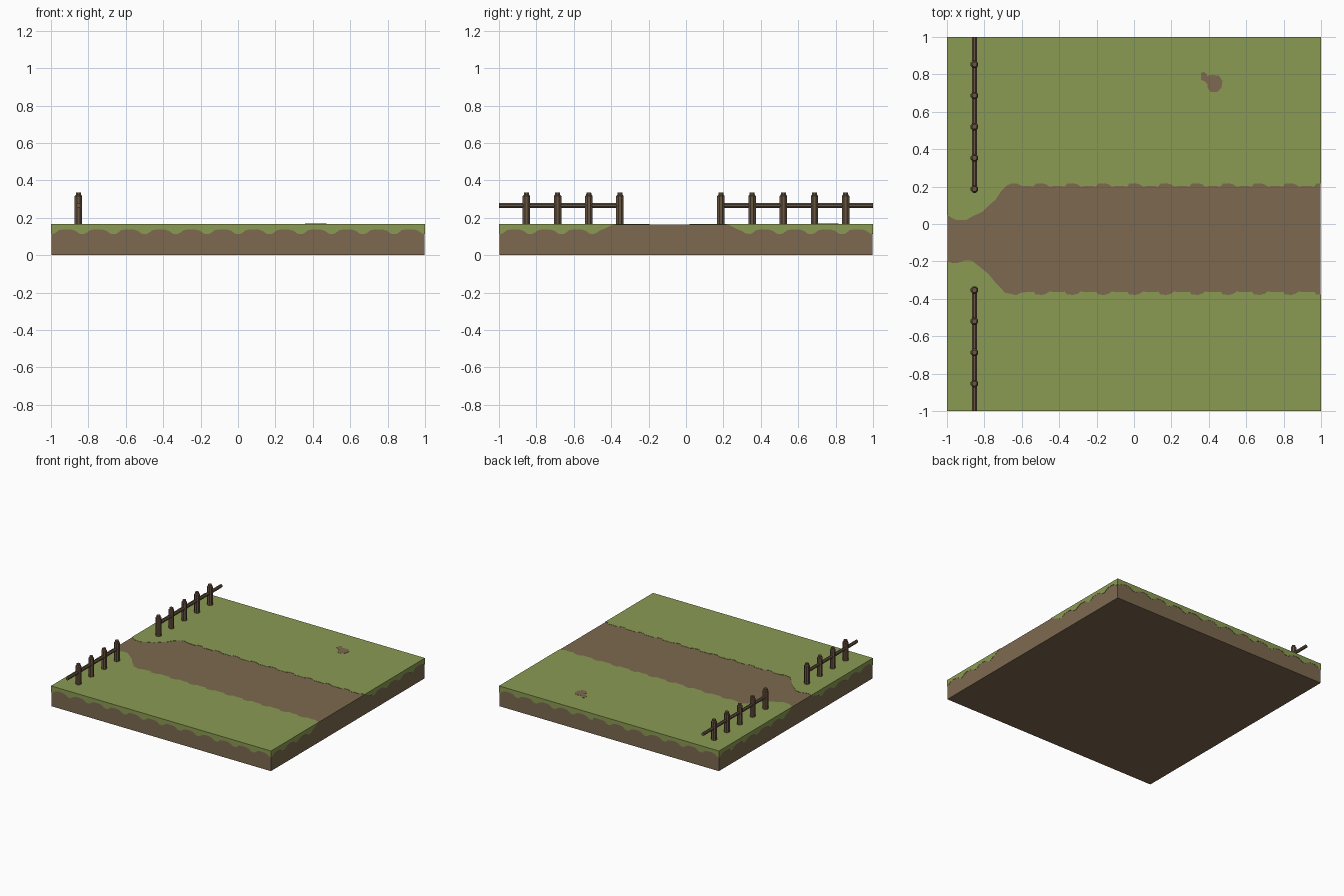
import bpy, bmesh, math
from mathutils import Vector

if "Cube" in bpy.data.objects:
    bpy.data.objects.remove(bpy.data.objects["Cube"])

TOP = 0.167        # height of the ground surface
STEP = 1 / 6       # spacing of scallops and posts
SKIN = 0.002       # thickness of the grass plates


def material(name, rgb):
    m = bpy.data.materials.new(name)
    lin = [((c / 255 + 0.055) / 1.055) ** 2.4 for c in rgb]
    m.diffuse_color = (*lin, 1)
    m.use_nodes = True
    m.node_tree.nodes["Principled BSDF"].inputs["Base Color"].default_value = m.diffuse_color
    return m


GRASS = material("grass green", (138, 155, 83))
DIRT = material("dirt brown", (125, 105, 80))
WOOD = material("dark wood", (106, 86, 66))


def finish(name, bm, mat):
    bmesh.ops.recalc_face_normals(bm, faces=bm.faces)
    me = bpy.data.meshes.new(name)
    bm.to_mesh(me)
    bm.free()
    me.materials.append(mat)
    ob = bpy.data.objects.new(name, me)
    bpy.context.collection.objects.link(ob)
    return ob


def plate(name, points, depth, mat):
    """Flat outline extruded by the depth vector."""
    bm = bmesh.new()
    face = bm.faces.new([bm.verts.new(p) for p in points])
    ext = bmesh.ops.extrude_face_region(bm, geom=[face], use_keep_orig=True)
    verts = [v for v in ext["geom"] if isinstance(v, bmesh.types.BMVert)]
    bmesh.ops.translate(bm, verts=verts, vec=Vector(depth))
    bmesh.ops.triangulate(bm, faces=[f for f in bm.faces if len(f.verts) > 4])
    return finish(name, bm, mat)


def rings(name, sections, mat):
    """Closed solid through a list of equal-length vertex rings."""
    bm = bmesh.new()
    loops = [[bm.verts.new(p) for p in s] for s in sections]
    n = len(loops[0])
    for a, b in zip(loops, loops[1:]):
        for i in range(n):
            j = (i + 1) % n
            bm.faces.new((a[i], a[j], b[j], b[i]))
    bm.faces.new(loops[0][::-1])
    bm.faces.new(loops[-1])
    return finish(name, bm, mat)


def scallop(a, b, shape):
    """Points (t, value) from a to b repeating a shape every STEP."""
    out = []
    for k in range(-7, 8):
        for dt, v in shape:
            t = (k + dt) * STEP
            if a + 0.004 < t < b - 0.004:
                out.append((t, v))
    return [(a, out[0][1])] + out + [(b, out[-1][1])]


# Dirt slab
e, h = 1 - SKIN, TOP - SKIN
rings("dirt_slab", [[(-e, -e, z), (e, -e, z), (e, e, z), (-e, e, z)] for z in (0, h)], DIRT)

# Grass top on both sides of the path, with ragged path edges
BUMP = [(-0.22, 0.003), (-0.15, 0.018), (0.05, 0.02), (0.2, 0.013), (0.28, 0.002), (0.5, 0.006)]
north = [(-1, .05), (-.975, .033), (-.95, .022), (-.9, .02), (-.86, .043), (-.81, .065),
         (-.77, .105), (-.74, .13), (-.71, .175), (-.68, .205), (-.66, .216), (-.625, .216)]
south = [(-1, -.198), (-.97, -.21), (-.94, -.207), (-.9, -.195), (-.865, -.197), (-.83, -.225),
         (-.78, -.265), (-.74, -.315), (-.71, -.345), (-.69, -.367), (-.63, -.38)]
north += [(x, 0.198 + v) for x, v in scallop(-0.6, 1, BUMP)]
south += [(x, -0.359 - v) for x, v in scallop(-0.6, 1, BUMP)]
for name, edge, y in (("grass_north", north, 1), ("grass_south", south, -1)):
    plate(name, [(x, v, TOP) for x, v in edge] + [(1, y, TOP), (-1, y, TOP)], (0, 0, -SKIN), GRASS)

# Bare dirt patch in the grass
patch = [(.357, .805), (.37, .815), (.387, .805), (.39, .792), (.42, .797), (.455, .792),
         (.473, .765), (.468, .73), (.445, .705), (.41, .705), (.393, .73), (.393, .748),
         (.375, .765), (.357, .77)]
plate("dirt_patch", [(x, y, TOP + 0.001) for x, y in patch], (0, 0, -0.002), DIRT)

# Hanging grass rim on the four sides, broken where the path runs out
TOOTH = [(-0.2, .129), (-0.1, .115), (0.05, .112), (0.14, .119), (0.25, .133), (0.4, .138), (0.65, .137)]


def rim(name, a, b, place, depth, gap=None):
    pts = []
    for t, z in scallop(a, b, TOOTH):
        if gap is not None:      # taper up to the path edge
            z = max(z, TOP - 0.5 * abs(t - gap) - 0.001)
        pts.append((t, z))
    plate(name, [place(t, z) for t, z in pts + [(b, TOP), (a, TOP)]], depth, GRASS)


for label, s in (("front", -1), ("back", 1)):
    rim("grass_rim_" + label, -1, 1, lambda t, z: (t, s, z), (0, -s * SKIN, 0))
for label, s, lo, hi in (("right", 1, -0.385, 0.22), ("left", -1, -0.198, 0.05)):
    for part, a, b, gap in (("south", -1, lo, lo), ("north", hi, 1, hi)):
        rim(f"grass_rim_{label}_{part}", a, b, lambda t, z: (s, t, z), (-s * SKIN, 0, 0), gap)

# Fence: octagonal posts with a small cap, joined by a rail
FX = -0.853


def octagon(r):
    """Eight corners with flats facing the axes."""
    k = r * math.tan(math.pi / 8)
    return [(r, -k), (r, k), (k, r), (-k, r), (-r, k), (-r, -k), (-k, -r), (k, -r)]


for side, first, direction, count in (("north", 0.187, 1, 5), ("south", -0.353, -1, 4)):
    for i in range(count):
        y = first + direction * i * STEP
        profile = [(0.02, TOP - 0.01), (0.02, 0.316), (0.014, 0.322), (0.013, 0.334)]
        rings(f"fence_post_{side}_{i + 1}",
              [[(FX + u, y + v, z) for u, v in octagon(r)] for r, z in profile], WOOD)
    rings("fence_rail_" + side,
          [[(FX + u, y, 0.265 + v) for u, v in octagon(0.0125)] for y in (first, direction)], WOOD)
